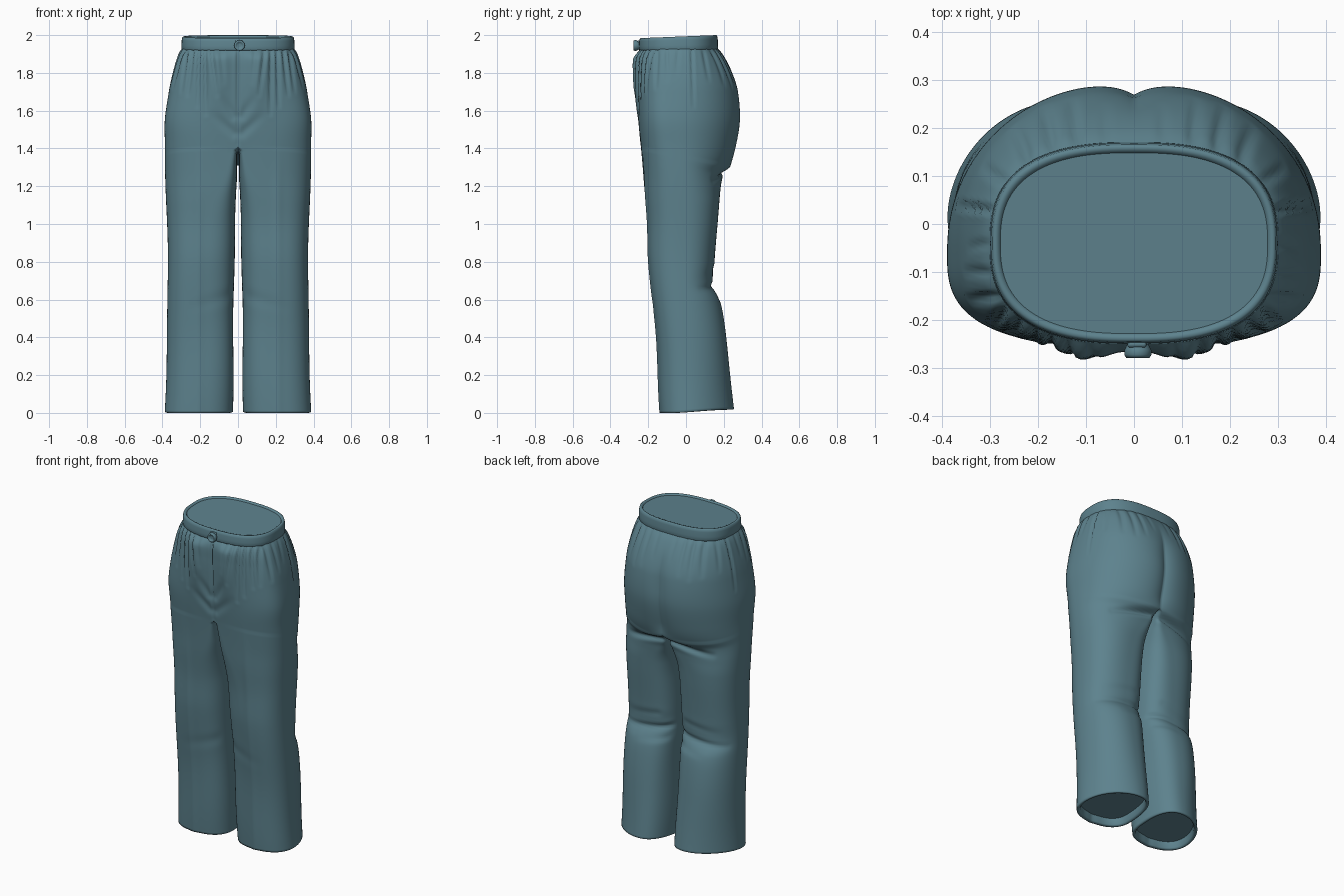
import bpy, bmesh, math
from mathutils import Vector

if "Cube" in bpy.data.objects:
    bpy.data.objects.remove(bpy.data.objects["Cube"])

cloth = bpy.data.materials.new("teal cloth")
cloth.diffuse_color = (0.11, 0.225, 0.27, 1)
cloth.use_nodes = True
cloth.node_tree.nodes["Principled BSDF"].inputs["Base Color"].default_value = cloth.diffuse_color


def make_object(name, bm):
    mesh = bpy.data.meshes.new(name)
    bm.to_mesh(mesh)
    bm.free()
    for p in mesh.polygons:
        p.use_smooth = len(p.vertices) < 5  # large caps stay flat
    mesh.materials.append(cloth)
    ob = bpy.data.objects.new(name, mesh)
    bpy.context.collection.objects.link(ob)
    return ob


def key(table, z):
    """Smooth (Hermite) interpolation of (height, value) keys."""
    z = min(max(z, table[0][0]), table[-1][0])
    i = 0
    while i < len(table) - 2 and z > table[i + 1][0]:
        i += 1

    def slope(k):
        a, b = table[max(k - 1, 0)], table[min(k + 1, len(table) - 1)]
        return (b[1] - a[1]) / (b[0] - a[0])
    (z0, v0), (z1, v1) = table[i], table[i + 1]
    h = z1 - z0
    t = (z - z0) / h
    return ((2*t**3 - 3*t*t + 1) * v0 + (t**3 - 2*t*t + t) * h * slope(i)
            + (3*t*t - 2*t**3) * v1 + (t**3 - t*t) * h * slope(i + 1))


def step(a, b, v):
    t = min(max((v - a) / (b - a), 0), 1)
    return t * t * (3 - 2 * t)


def power(v, n):
    return abs(v) ** (2 / n)


def resample(pts, n):
    """Spread n + 1 points evenly along a polyline."""
    acc = [0]
    for a, b in zip(pts, pts[1:]):
        acc.append(acc[-1] + (b - a).length)
    out, j = [], 0
    for i in range(n + 1):
        d = acc[-1] * i / n
        while j < len(pts) - 2 and acc[j + 1] < d:
            j += 1
        f = (d - acc[j]) / max(acc[j + 1] - acc[j], 1e-9)
        out.append(pts[j].lerp(pts[j + 1], min(f, 1)))
    return out


# Silhouette keys by height
CROTCH = 1.36
OUTER = [(0, .388), (.2, .382), (.6, .371), (1, .377), (1.4, .386), (1.55, .39),
         (1.7, .368), (1.8, .345), (1.9, .314), (1.95, .284)]
FRONT = [(0, -.133), (.4, -.157), (.8, -.193), (1, -.203), (1.2, -.225), (1.4, -.243),
         (1.6, -.252), (1.8, -.26), (1.9, -.256), (1.95, -.222)]
BACK = [(0, .253), (.3, .226), (.5, .198), (.6, .174), (.67, .137), (.8, .15), (1, .17),
        (1.2, .183), (1.3, .195), (1.36, .235), (1.45, .272), (1.57, .3), (1.7, .288),
        (1.8, .25), (1.9, .193), (1.95, .15)]
MIDDLE = [(0, .02), (.6, -.01), (1.2, -.03), (1.6, -.06), (1.95, -.04)]
CENTRE = [(0, .205), (.9, .19), (1.1, .15), (1.25, .07), (1.36, .02)]
CENTRE_BACK = [(0, .165), (.6, .18), (1.1, .15), (1.25, .07), (1.36, .02)]
INNER = [(0, .028), (.6, .022), (1, .017), (1.15, .009), (1.24, .003), (1.36, .003)]
SQ_FRONT = [(0, 2.3), (1.2, 2.6), (1.6, 3), (1.95, 2.6)]
SQ_BACK = [(0, 1.85), (.6, 2.2), (1.2, 2.3), (1.6, 2.15), (1.95, 2.5)]
SQ_INNER = [(0, 2.5), (1, 3), (1.36, 4.5)]

# Creases: start (u, z), end (u, z), depth, width; u is x on front/back, y on the side
CREASE_FRONT = [
    (0, 1.95, 0, 1.42, .014, .008), (.09, 1.93, .075, 1.75, .008, .012),
    (.14, 1.93, .11, 1.68, .014, .010), (.175, 1.93, .17, 1.58, .016, .010),
    (.205, 1.93, .215, 1.62, .016, .009), (.24, 1.93, .265, 1.68, .014, .009),
    (.27, 1.93, .30, 1.70, .012, .009), (.02, 1.48, .13, 1.58, .006, .024),
    (.02, 1.57, .09, 1.68, .006, .022), (.04, .62, .24, .56, .003, .035)]
CREASE_BACK = [
    (.06, 1.93, .06, 1.80, .004, .012), (.12, 1.93, .13, 1.74, .008, .012),
    (.17, 1.93, .19, 1.72, .010, .012), (.22, 1.93, .25, 1.74, .010, .012),
    (0, 1.285, .28, 1.235, .022, .018), (.03, .69, .34, .655, .012, .016),
    (.05, .62, .22, .60, .005, .018), (.1, .77, .3, .74, .004, .02)]
CREASE_SIDE = [
    (.03, 1.94, .04, 1.62, .012, .008), (-.15, 1.93, -.16, 1.72, .012, .010),
    (-.1, 1.93, -.1, 1.76, .008, .010), (-.04, 1.93, -.05, 1.80, .006, .010),
    (.09, 1.93, .12, 1.76, .008, .010)]


def creases(lines, u, z):
    total = 0
    for ua, za, ub, zb, depth, w in lines:
        du, dz = ub - ua, zb - za
        t = ((u - ua) * du + (z - za) * dz) / (du * du + dz * dz)
        t = min(max(t, 0), 1)
        d2 = ((u - ua - t * du)**2 + (z - za - t * dz)**2) / (w * w)
        if d2 < 16:  # valley with soft raised lips, fading out at the far end
            total += depth * (1 - .8 * t**2) * (.5 * math.exp(-d2 / 4) - 1.4 * math.exp(-d2))
    return total


def relief(x, y, z, n):
    front, back, side = step(.3, .7, -n.y), step(.2, .7, n.y), step(.55, .85, n.x)
    d = .003 * math.sin(9 * z + 8 * x + 5 * y) * step(1.9, 1.6, z)
    calm = step(1.945, 1.895, z)  # gathers flatten as they enter the waistband
    if front:
        puff = .022 * math.exp(-((x - .1) / .06)**2) * step(1.5, 1.8, z) * step(1.93, 1.87, z)
        ridge = .005 * math.exp(-((x - .21) / .025)**2) * step(1.5, 1.1, z)
        d += front * (calm * creases(CREASE_FRONT, x, z) + puff + ridge)
    if back:
        cleft = .032 * math.exp(-x / .055) * step(1.25, 1.4, z) * step(1.9, 1.6, z)
        d += back * (calm * creases(CREASE_BACK, x, z) - cleft)
    if side:
        d += side * calm * creases(CREASE_SIDE, y, z)
    return d


def leg_ring(z):
    """One closed cross-section of the right half, with its outward normals."""
    above = z >= CROTCH
    xi = 0 if above else max(.003, key(INNER, z))
    xo, yf, yb, ym = (key(k, z) for k in (OUTER, FRONT, BACK, MIDDLE))
    nf, nb, ni = (key(k, z) for k in (SQ_FRONT, SQ_BACK, SQ_INNER))
    cf, cb = (0 if above else max(.02, key(k, z)) for k in (CENTRE, CENTRE_BACK))
    outer, inner = [], []
    for i in range(241):
        s, k = math.sin(math.pi * i / 240), math.cos(math.pi * i / 240)
        n, c = (nf, cf) if k > 0 else (nb, cb)
        y = ym + ((yf - ym) * power(k, nf) if k > 0 else (yb - ym) * power(k, nb))
        outer.append(Vector((c + (xo - c) * power(s, n), y)))
        c = cb if k > 0 else cf
        y = ym + ((yb - ym) * power(k, ni) if k > 0 else (yf - ym) * power(k, ni))
        inner.append(Vector((c - (c - xi) * power(s, ni), y)))
    pts = resample(outer, 110) + resample(inner, 44)[1:-1]
    out, normals = [], []
    for i, p in enumerate(pts):
        t = pts[(i + 1) % len(pts)] - pts[i - 1]
        n = Vector((t.y, -t.x)).normalized() if t.length > 1e-9 else Vector((1, 0))
        if above and i in (0, 110):
            n = Vector((0, -1 if i == 0 else 1))
        zz = z - .2 * (p.y + .03) * math.exp(-((z - CROTCH) / .16)**2)
        zz += .02 * step(-.14, .25, p.y) * max(0, 1 - z / .3)
        q = p.copy()
        if not (above and i > 110):
            q += n * relief(p.x, p.y, zz, n)
        q.x = 0 if p.x < 1e-5 else max(q.x, .002)
        out.append(Vector((q.x, q.y, zz)))
        normals.append(Vector((n.x, n.y, 0)))
    return out, normals


def loft(bm, rings):
    loops = [[bm.verts.new(p) for p in r] for r in rings]
    for a, b in zip(loops, loops[1:]):
        for i in range(len(a)):
            j = (i + 1) % len(a)
            bm.faces.new((a[i], b[i], b[j], a[j]))
    return loops


# Trousers: half loft from waist to hem, rolled hem and recessed lining, mirrored
rings = []
for i in range(161):
    pts, normals = leg_ring(1.95 * (1 - i / 160))
    rings.append(pts)
for inset, up in ((.006, -.003), (.014, -.002), (.02, .006), (.022, .045)):
    rings.append([p - n * inset + Vector((0, 0, up)) for p, n in zip(pts, normals)])
bm = bmesh.new()
loops = loft(bm, rings)
bm.faces.new(loops[-1][::-1])
walls = [f for f in bm.faces if all(v.co.x < 1e-5 for v in f.verts)]
bmesh.ops.delete(bm, geom=walls, context='FACES')
for v in bm.verts:
    v.co.z = max(v.co.z, 0)
trousers = make_object("trousers", bm)
mirror = trousers.modifiers.new("mirror", 'MIRROR')
mirror.merge_threshold = .0005

# Waistband: tilted rounded band with a shallow closed top
bm = bmesh.new()
rings = []
for off, z, tilt in ((.012, 1.991, 1), (.008, 1.998, 1), (0, 2.0, 1), (-.005, 1.996, 1),
                     (-.008, 1.98, .8), (-.009, 1.95, .5), (-.010, 1.93, .3),
                     (-.007, 1.923, .3), (.02, 1.923, .3)):
    ring = []
    for i in range(128):
        a = 2 * math.pi * i / 128
        x = math.copysign((.29 - off) * power(math.cos(a), 2.6), math.cos(a))
        y = -.04 + math.copysign((.2 - off) * power(math.sin(a), 2.6), math.sin(a))
        ring.append((x, y, z + .016 * tilt * (y - .16) / .4))
    rings.append(ring)
loops = loft(bm, rings)
bm.faces.new(loops[0])
make_object("waistband", bm)

# Waistband tab behind the button
bm = bmesh.new()
bmesh.ops.create_cube(bm, size=1)
for v in bm.verts:
    v.co = (.006 + v.co.x * .04, -.25 + v.co.y * .014, 1.95 + v.co.z * .044)
bmesh.ops.bevel(bm, geom=bm.edges[:], offset=.006, segments=3, affect='EDGES', profile=.5)
make_object("waistband_tab", bm)

# Button: turned dish profile facing the front
bm = bmesh.new()
loops = loft(bm, [[(.008 + r * math.cos(2 * math.pi * i / 32), y,
                    1.945 + r * math.sin(2 * math.pi * i / 32)) for i in range(32)]
                  for r, y in ((.022, -.25), (.028, -.262), (.028, -.272), (.024, -.279),
                               (.018, -.277), (.015, -.271), (.006, -.271))])
bm.faces.new(loops[-1])
bmesh.ops.recalc_face_normals(bm, faces=bm.faces[:])
make_object("button", bm)
